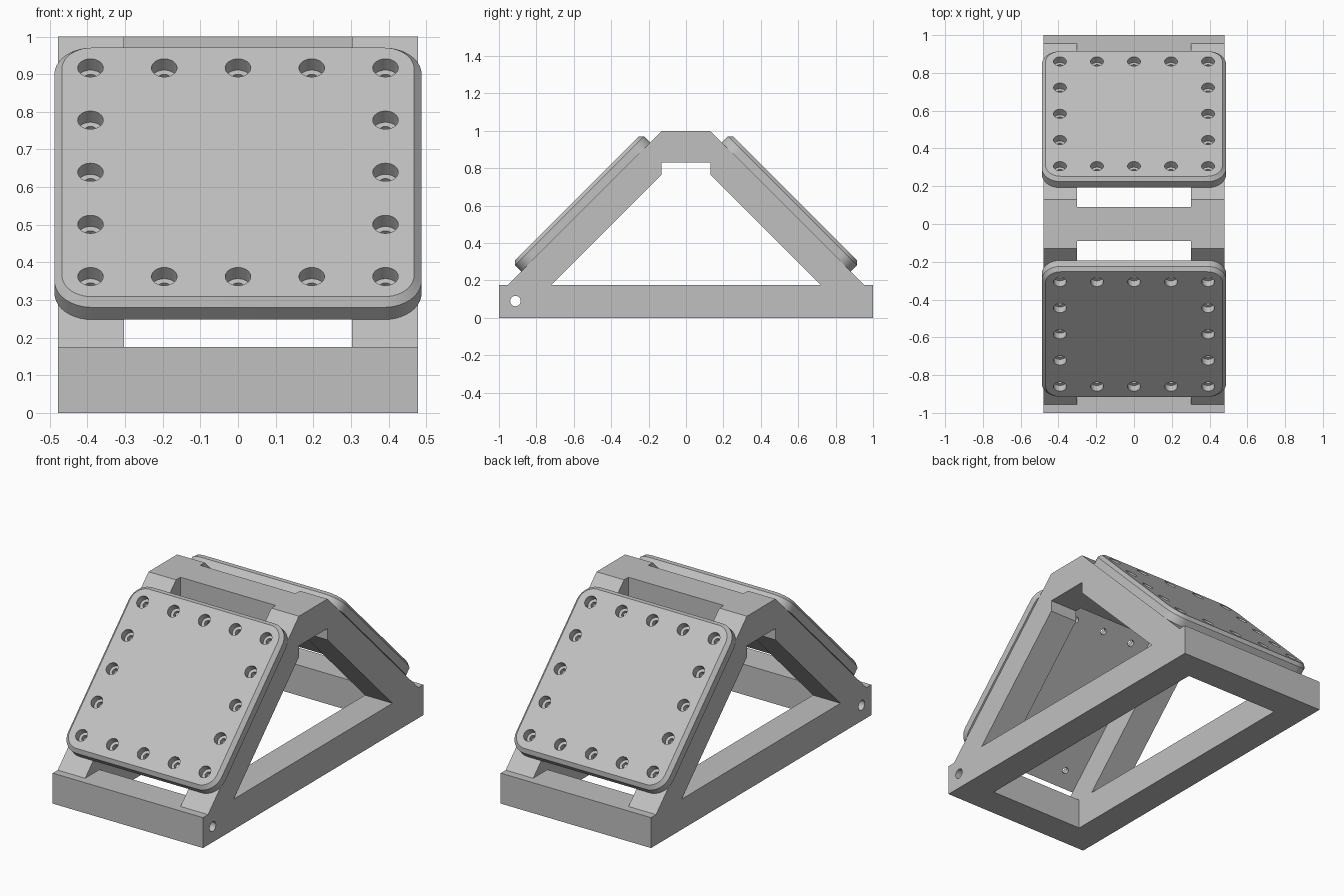
import bpy, bmesh, math
from mathutils import Matrix, Vector

if "Cube" in bpy.data.objects:
    bpy.data.objects.remove(bpy.data.objects["Cube"], do_unlink=True)

grey = bpy.data.materials.new("metal grey")
grey.use_nodes = True
colour = (0.53, 0.53, 0.53, 1)
grey.diffuse_color = colour
grey.node_tree.nodes["Principled BSDF"].inputs["Base Color"].default_value = colour


def loft(bm, rings):
    """Closed solid skinned through equal-length rings of points."""
    loops = [[bm.verts.new(p) for p in ring] for ring in rings]
    n = len(loops[0])
    for low, high in zip(loops, loops[1:]):
        for i in range(n):
            j = (i + 1) % n
            bm.faces.new((low[i], low[j], high[j], high[i]))
    bm.faces.new(loops[0][::-1])
    bm.faces.new(loops[-1])


def solid(name, ring_sets):
    bm = bmesh.new()
    for rings in ring_sets:
        loft(bm, rings)
    bmesh.ops.recalc_face_normals(bm, faces=bm.faces)
    mesh = bpy.data.meshes.new(name)
    bm.to_mesh(mesh)
    bm.free()
    mesh.materials.append(grey)
    obj = bpy.data.objects.new(name, mesh)
    bpy.context.collection.objects.link(obj)
    return obj


def prism(profile, half):
    """Side profile (y, z) extruded along x."""
    return [[(x, y, z) for y, z in profile] for x in (-half, half)]


def box(y0, y1, z0, z1):
    return [(y0, z0), (y1, z0), (y1, z1), (y0, z1)]


def circle(cx, cy, r, n=24):
    return [(cx + r * math.cos(math.tau * i / n), cy + r * math.sin(math.tau * i / n))
            for i in range(n)]


def rounded_square(half, r, z, steps=10):
    pts = []
    for q, (sx, sy) in enumerate([(1, 1), (-1, 1), (-1, -1), (1, -1)]):
        for i in range(steps + 1):
            a = math.pi / 2 * (q + i / steps)
            pts.append((sx * (half - r) + r * math.cos(a),
                        sy * (half - r) + r * math.sin(a), z))
    return pts


def cut(obj, cutter):
    cutter.hide_render = True
    mod = obj.modifiers.new("cut", "BOOLEAN")
    mod.operation, mod.solver, mod.object = "DIFFERENCE", "EXACT", cutter
    bpy.context.view_layer.objects.active = obj
    bpy.ops.object.modifier_apply(modifier=mod.name)
    bpy.data.objects.remove(cutter, do_unlink=True)


def mirrored(half_profile):
    return half_profile + [(-y, z) for y, z in reversed(half_profile)]


# Support frame: base ring, two sloped side frames and a top crossbar
WIDTH, INNER, BASE = 0.478, 0.303, 0.175
frame = solid("support_frame", [prism(mirrored(
    [(1, 0), (1, BASE), (0.955, BASE), (0.13, 1)]), WIDTH)])
window = mirrored([(0.72, BASE), (0.13, 0.765), (0.13, 0.83)])
cut(frame, solid("window_cutter", [prism(window, 0.6)]))
cut(frame, solid("base_cutter", [prism(box(-0.825, 0.825, -0.1, 0.2), INNER)]))
for side in (-1, 1):
    ys = sorted((side * 0.09, side * 1.1))
    cut(frame, solid("gap_cutter", [prism(box(*ys, BASE, 1.1), INNER)]))
cut(frame, solid("pin_hole_cutter", [prism(circle(-0.912, 0.09, 0.028), 0.6)]))

# Mounting plates: chamfered rounded squares with a border of stepped holes
THICK, HALF, CHAMFER, PITCH = 0.066, 0.488, 0.02, 0.196
FLOOR = THICK - 0.042
for name, turn in (("front_plate", 0), ("back_plate", math.pi)):
    plate = solid(name, [[rounded_square(HALF, 0.1, 0),
                          rounded_square(HALF, 0.1, THICK - CHAMFER),
                          rounded_square(HALF - CHAMFER, 0.08, THICK)]])
    holes = []
    for i in range(-2, 3):
        for j in range(-2, 3):
            if max(abs(i), abs(j)) == 2:
                steps = [(0.018, -0.05), (0.018, FLOOR), (0.034, FLOOR), (0.034, 0.1)]
                holes.append([[(x, y, z) for x, y in circle(i * PITCH, j * PITCH, r)]
                              for r, z in steps])
    cut(plate, solid("hole_cutter", holes))
    plate.matrix_world = (Matrix.Rotation(turn, 4, "Z")
                          @ Matrix.Translation(Vector((0, -0.537, 0.593)))
                          @ Matrix.Rotation(math.pi / 4, 4, "X"))
    bpy.ops.object.select_all(action="DESELECT")
    plate.select_set(True)
    bpy.context.view_layer.objects.active = plate
    bpy.ops.object.shade_smooth_by_angle(angle=math.radians(25))
